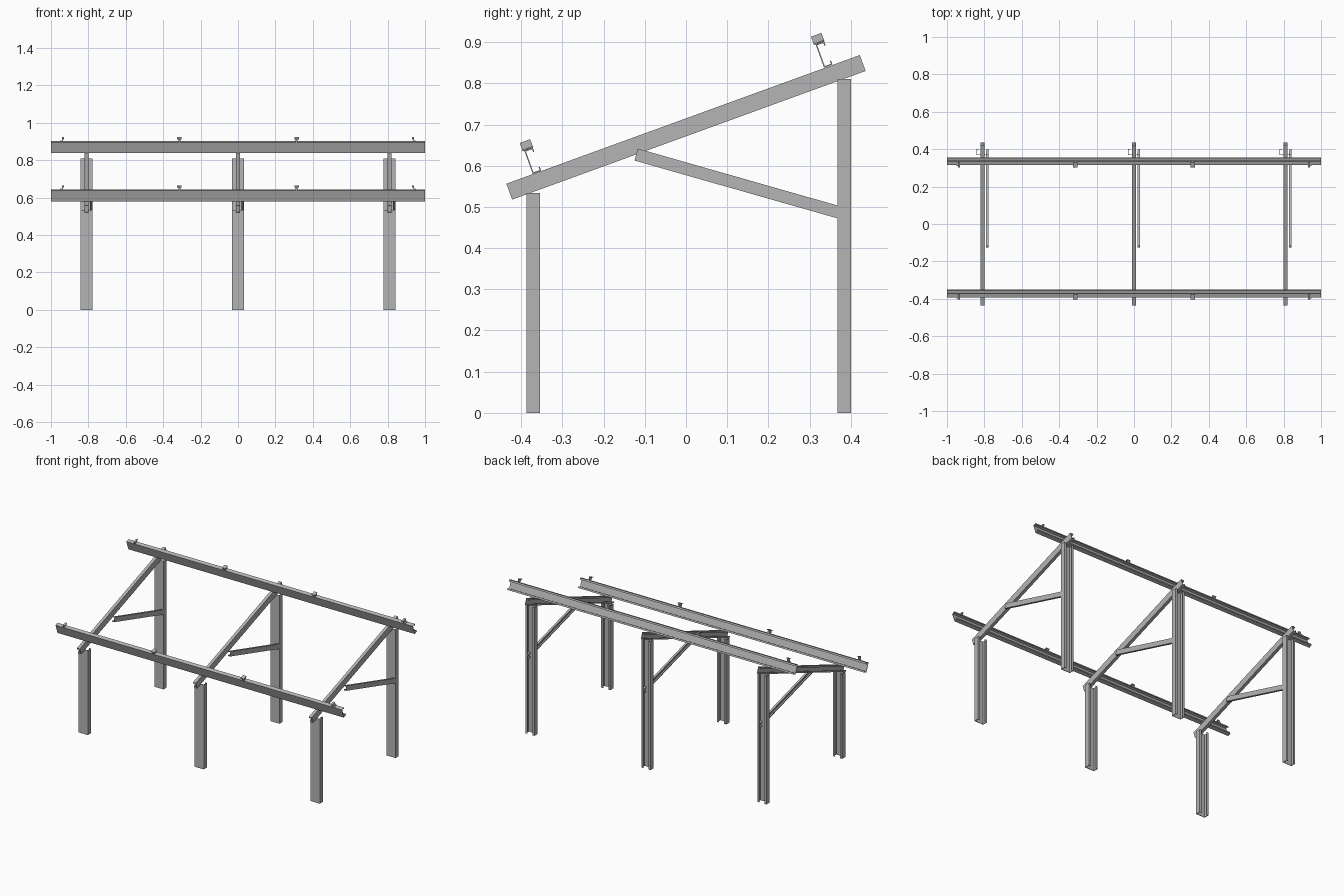
import bpy
import bmesh
from math import radians, sin, cos
from mathutils import Matrix, Vector

cube = bpy.data.objects.get("Cube")
if cube:
    bpy.data.objects.remove(cube, do_unlink=True)

steel = bpy.data.materials.new("galvanised_steel")
steel.use_nodes = True
GREY = (0.46, 0.46, 0.465, 1)
steel.diffuse_color = GREY
steel.node_tree.nodes["Principled BSDF"].inputs["Base Color"].default_value = GREY

SHEET = 0.003
X = Vector((1, 0, 0))
Y = Vector((0, 1, 0))
Z = Vector((0, 0, 1))


def slope(degrees):
    """Direction up a slope and the direction square to it, in the side plane."""
    a = radians(degrees)
    return Vector((0, cos(a), sin(a))), Vector((0, -sin(a), cos(a)))


def frame(u, v, axis, origin):
    m = Matrix((u, v, axis)).transposed().to_4x4()
    m.translation = origin
    return m


def finish(name, bm):
    bmesh.ops.recalc_face_normals(bm, faces=bm.faces)
    mesh = bpy.data.meshes.new(name)
    bm.to_mesh(mesh)
    bm.free()
    mesh.materials.append(steel)
    obj = bpy.data.objects.new(name, mesh)
    bpy.context.collection.objects.link(obj)
    return obj


def folded_sheet(name, path, length, matrix, thick=SHEET):
    """Sheet metal: a folded path in u, v pulled along the axis."""
    bm = bmesh.new()
    rows = [[bm.verts.new(matrix @ Vector((u, v, w))) for u, v in path]
            for w in (0, length)]
    for i in range(len(path) - 1):
        bm.faces.new((rows[0][i], rows[0][i + 1], rows[1][i + 1], rows[1][i]))
    obj = finish(name, bm)
    mod = obj.modifiers.new("thickness", "SOLIDIFY")
    mod.thickness = thick
    mod.offset = 0
    mod.use_even_offset = True
    return obj


def channel(web, flange, lip):
    """Lipped channel: web at u = 0, open towards +u."""
    e = SHEET / 2
    h, f = web / 2 - e, flange - e
    return [(f, h - lip), (f, h), (e, h), (e, -h), (f, -h), (f, lip - h)]


def bolt(name, place, radius=0.007, depth=0.008):
    bm = bmesh.new()
    bmesh.ops.create_cone(bm, cap_ends=True, segments=6, radius1=radius,
                          radius2=radius, depth=depth,
                          matrix=Matrix.Translation(place) @ Matrix.Rotation(radians(90), 4, "Y"))
    finish(name, bm)


up, square = slope(20)
down, brace_square = slope(-15.9)

# Three frames: two posts, a sloping rafter and a brace each
for side, x in (("right", -0.81), ("middle", 0), ("left", 0.81)):
    post = channel(0.064, 0.032, 0.012)
    for end, y, height in (("front", -0.387, 0.534), ("back", 0.368, 0.81)):
        folded_sheet(f"{end}_post_{side}", post, height,
                     frame(Y, X, Z, (x, y, 0)))
    folded_sheet(f"rafter_{side}", channel(0.041, 0.02, 0.008), 0.913,
                 frame(-X, square, up, (x + 0.01, -0.429, 0.537)))
    folded_sheet(f"brace_{side}", channel(0.03, 0.014, 0.005), 0.53,
                 frame(-X, brace_square, down, (x + 0.032, -0.121, 0.627)))
    bolt(f"brace_bolt_{side}", (x + 0.025, 0.385, 0.485))

# Two long rails across the rafters, each with four panel clips
RAIL = 0.06
for end, y, z in (("front", -0.372, 0.58), ("back", 0.335, 0.838)):
    base = Vector((0, y, z))
    folded_sheet(f"{end}_rail", channel(RAIL, 0.022, 0.009), 2,
                 frame(up, square, X, base + square * RAIL / 2 - X))
    top = base + square * RAIL - up * 0.004
    for i, x in enumerate((-0.94, -0.313, 0.313, 0.94)):
        if abs(x) > 0.5:
            # End clip: foot outboard, top lip inboard
            inward = -X if x > 0 else X
            m = frame(inward, square, up, top + X * x)
            folded_sheet(f"{end}_end_clip_{i}",
                         [(-0.009, 0.002), (0, 0.002), (0, 0.02), (0.011, 0.02)], 0.027, m)
        else:
            # Middle clip: cap plate on a stem
            m = frame(X, square, up, top + X * x)
            folded_sheet(f"{end}_clip_cap_{i}", [(-0.012, 0.02), (0.012, 0.02)], 0.027, m)
            folded_sheet(f"{end}_clip_stem_{i}", [(0, 0), (0, 0.02)], 0.027, m, 0.009)
